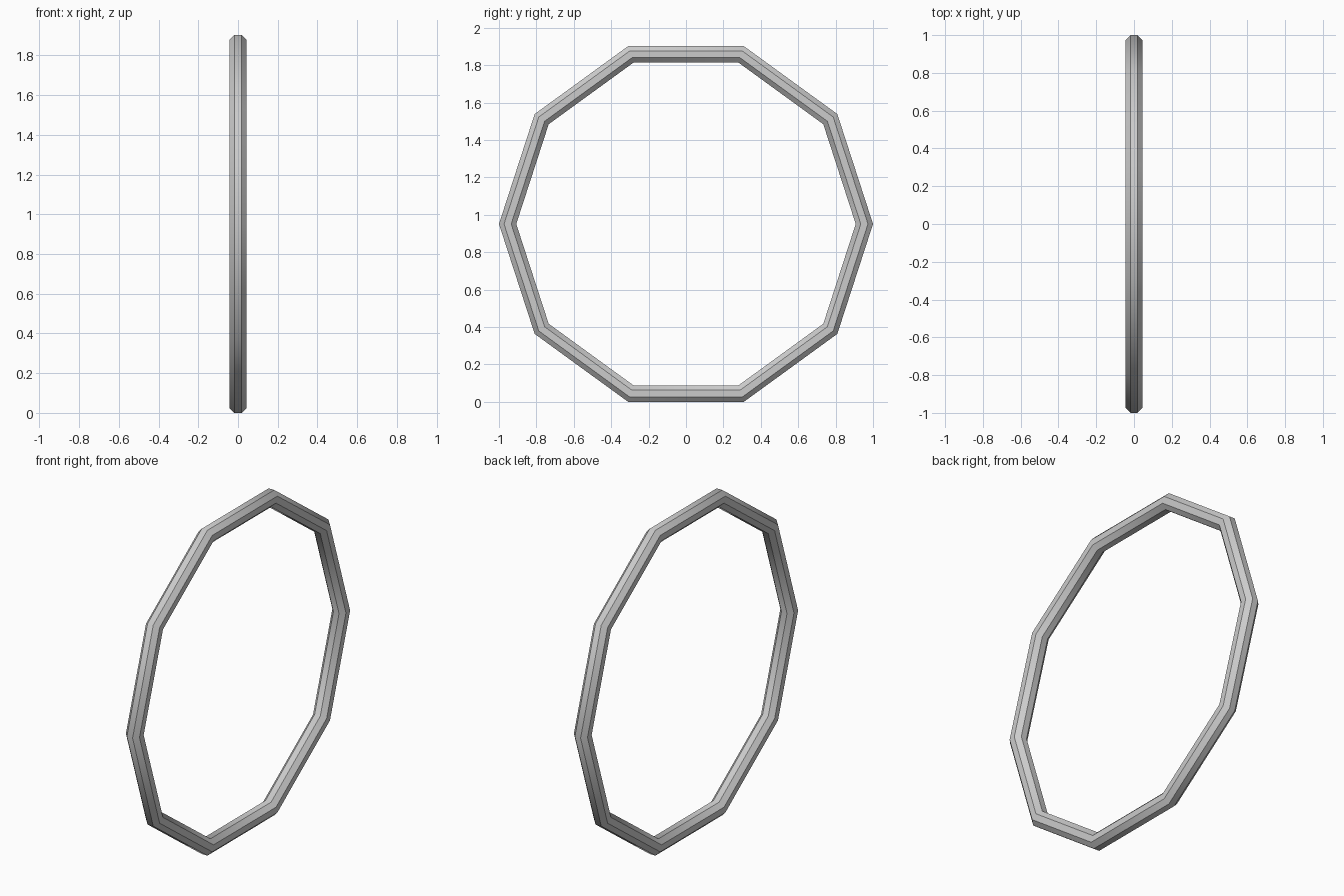
import bpy, bmesh
from math import cos, sin, pi

if "Cube" in bpy.data.objects:
    bpy.data.objects.remove(bpy.data.objects["Cube"])

SIDES = 10           # segments around the ring
FLAT = 0.044         # half width of the octagonal section
SIDE = FLAT * 0.4142 # half length of one octagon side
CENTRE_Z = cos(pi / SIDES)
MID = 1 - FLAT / CENTRE_Z

# Octagonal section as (radial, x); radial is stretched at the mitred corners
section = [(FLAT, -SIDE), (FLAT, SIDE), (SIDE, FLAT), (-SIDE, FLAT),
           (-FLAT, SIDE), (-FLAT, -SIDE), (-SIDE, -FLAT), (SIDE, -FLAT)]

# Ten-sided ring standing upright in the YZ plane
bm = bmesh.new()
rings = []
for i in range(SIDES):
    a = 2 * pi * i / SIDES
    ring = []
    for r, x in section:
        d = MID + r / CENTRE_Z
        ring.append(bm.verts.new((x, d * cos(a), CENTRE_Z + d * sin(a))))
    rings.append(ring)
for i in range(SIDES):
    p, q = rings[i], rings[(i + 1) % SIDES]
    for j in range(8):
        k = (j + 1) % 8
        bm.faces.new((p[j], p[k], q[k], q[j]))
bmesh.ops.recalc_face_normals(bm, faces=bm.faces)

mesh = bpy.data.meshes.new("ring")
bm.to_mesh(mesh)
bm.free()
ring_obj = bpy.data.objects.new("ring", mesh)
bpy.context.collection.objects.link(ring_obj)

# Smooth around the ring, crisp along the section edges
bpy.context.view_layer.objects.active = ring_obj
ring_obj.select_set(True)
bpy.ops.object.shade_smooth_by_angle(angle=0.7)
